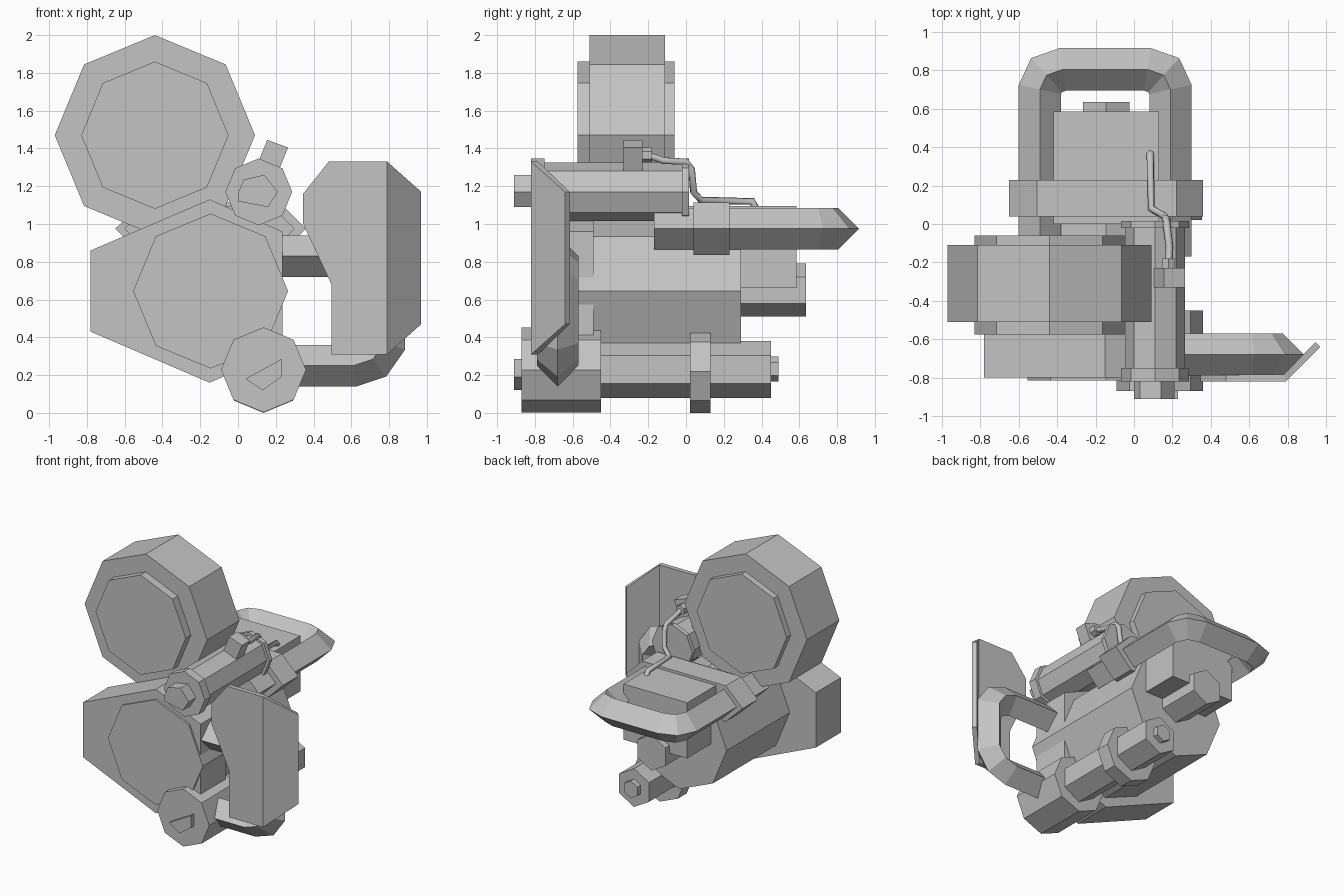
import bpy, bmesh, math
from mathutils import Vector

cube = bpy.data.objects.get("Cube")
if cube:
    bpy.data.objects.remove(cube, do_unlink=True)

GREY = (0.55, 0.55, 0.55, 1)
mat = bpy.data.materials.new("plain_grey")
mat.use_nodes = True
mat.diffuse_color = GREY
mat.node_tree.nodes["Principled BSDF"].inputs["Base Color"].default_value = GREY


def add_object(name, bm):
    bmesh.ops.recalc_face_normals(bm, faces=bm.faces)
    mesh = bpy.data.meshes.new(name)
    bm.to_mesh(mesh)
    bm.free()
    mesh.materials.append(mat)
    obj = bpy.data.objects.new(name, mesh)
    bpy.context.collection.objects.link(obj)
    return obj


def prism(name, outline, y0, y1):
    """Extrude an (x, z) outline from y0 to y1."""
    bm = bmesh.new()
    face = bm.faces.new([bm.verts.new((x, y0, z)) for x, z in outline])
    ext = bmesh.ops.extrude_face_region(bm, geom=[face])["geom"]
    bmesh.ops.translate(bm, vec=(0, y1 - y0, 0),
                        verts=[v for v in ext if isinstance(v, bmesh.types.BMVert)])
    return add_object(name, bm)


def barrel(name, x, z, radius, y0, y1, sides=8):
    """Faceted cylinder along y with one corner pointing up."""
    turn = 2 * math.pi / sides
    ring = [(x + radius * math.sin(i * turn), z + radius * math.cos(i * turn))
            for i in range(sides)]
    return prism(name, ring, y0, y1)


def diamond_bar(name, path, normal, half):
    """Sweep a diamond section along a flat path with mitred corners."""
    bm = bmesh.new()
    pts, up = [Vector(p) for p in path], Vector(normal)
    rings = []
    for i, p in enumerate(pts):
        before = (p - pts[i - 1]).normalized() if i else None
        after = (pts[i + 1] - p).normalized() if i + 1 < len(pts) else None
        before, after = before or after, after or before
        side = up.cross((before + after).normalized())
        side *= half / side.dot(up.cross(before))
        rings.append([bm.verts.new(p + o) for o in (side, up * half, -side, -up * half)])
    for a, b in zip(rings, rings[1:]):
        for k in range(4):
            bm.faces.new((a[k], a[k - 1], b[k - 1], b[k]))
    bm.faces.new(rings[0])
    bm.faces.new(rings[-1])
    return add_object(name, bm)


# Upper drum with raised end discs
barrel("drum", -0.44, 1.47, 0.53, -0.51, -0.11)
barrel("drum_discs", -0.44, 1.47, 0.39, -0.575, -0.06)

# Main housing, round body and rear fittings
prism("housing", [(-0.78, 0.86), (-0.15, 1.13), (0.235, 0.96), (0.235, 0.33),
                  (-0.15, 0.16), (-0.78, 0.43)], -0.80, -0.49)
barrel("body", -0.145, 0.645, 0.41, -0.815, 0.29)
prism("rear_block", [(-0.42, 0.66), (0.13, 0.66), (0.13, 1.095), (-0.42, 1.095)], 0.0, 0.585)
barrel("rear_plug", -0.145, 0.65, 0.14, 0.25, 0.635, 6)

# Rear loop handle and its clamp
right_side = [(0.19, -0.17), (0.19, 0.70), (0.155, 0.775), (0.07, 0.805)]
left_side = [(-0.30 - x, y) for x, y in reversed(right_side)]
diamond_bar("rear_handle", [(x, y, 0.975) for x, y in right_side + left_side], (0, 0, 1), 0.11)
prism("handle_clamp", [(-0.65, 0.975), (-0.505, 1.115), (0.22, 1.115), (0.36, 0.975),
                       (0.22, 0.835), (-0.505, 0.835)], 0.04, 0.23)

# Upper tube with collars and front knob
barrel("upper_tube", 0.11, 1.17, 0.155, -0.80, 0.0)
barrel("upper_front_collar", 0.11, 1.17, 0.177, -0.82, -0.75)
barrel("upper_rear_collar", 0.11, 1.17, 0.177, -0.02, 0.015)
prism("upper_knob", [(0.0, 1.165), (0.03, 1.235), (0.14, 1.26), (0.21, 1.17),
                     (0.16, 1.09), (0.0, 1.12)], -0.91, -0.80)

# Connector and cable
prism("connector", [(0.155, 1.445), (0.265, 1.405), (0.21, 1.27), (0.10, 1.31)], -0.33, -0.23)
barrel("cable_plug", 0.18, 1.365, 0.04, -0.24, -0.18, 6)
curve = bpy.data.curves.new("cable", "CURVE")
curve.dimensions = "3D"
curve.bevel_depth = 0.02
curve.bevel_resolution = 1
curve.use_fill_caps = True
spline = curve.splines.new("POLY")
route = [(0.18, -0.20, 1.365), (0.185, -0.12, 1.335), (0.17, 0.0, 1.33), (0.165, 0.03, 1.29),
         (0.16, 0.04, 1.17), (0.09, 0.08, 1.125), (0.085, 0.35, 1.12), (0.085, 0.37, 1.08)]
spline.points.add(len(route) - 1)
for point, co in zip(spline.points, route):
    point.co = (*co, 1)
curve.materials.append(mat)
bpy.context.collection.objects.link(bpy.data.objects.new("cable", curve))

# Lower tube with head, ring and nubs
barrel("lower_head", 0.135, 0.228, 0.225, -0.87, -0.45)
barrel("lower_tube", 0.135, 0.23, 0.15, -0.50, 0.45, 6)
barrel("lower_ring", 0.135, 0.22, 0.22, 0.02, 0.13)
barrel("lower_end_nub", 0.135, 0.232, 0.067, 0.44, 0.49, 6)
prism("lower_front_nub", [(0.04, 0.18), (0.23, 0.285), (0.23, 0.19), (0.13, 0.12)], -0.91, -0.86)

# Side grip
grip = [(0.18, 0.25), (0.61, 0.25), (0.715, 0.285), (0.775, 0.37)]
grip += [(x, 1.08 - z) for x, z in reversed(grip)]
diamond_bar("side_grip", [(x, -0.68, z) for x, z in grip], (0, 1, 0), 0.11)

# Hand guard with its outer edge folded back
bm = bmesh.new()
flat = [(0.48, 1.33), (0.345, 1.16), (0.345, 1.0), (0.495, 0.68), (0.495, 0.31)]
fold = [bm.verts.new((0.79, -0.82, z)) for z in (0.31, 1.33)]
edge = [bm.verts.new((0.97, -0.64, z)) for z in (1.17, 0.47)]
bm.faces.new([bm.verts.new((x, -0.82, z)) for x, z in flat] + fold)
bm.faces.new([fold[1], fold[0], edge[1], edge[0]])
guard = add_object("hand_guard", bm)
if guard.data.polygons[0].normal.y > 0:
    guard.data.flip_normals()
solid = guard.modifiers.new("thickness", "SOLIDIFY")
solid.thickness = 0.035
solid.offset = -1
solid.use_even_offset = True
